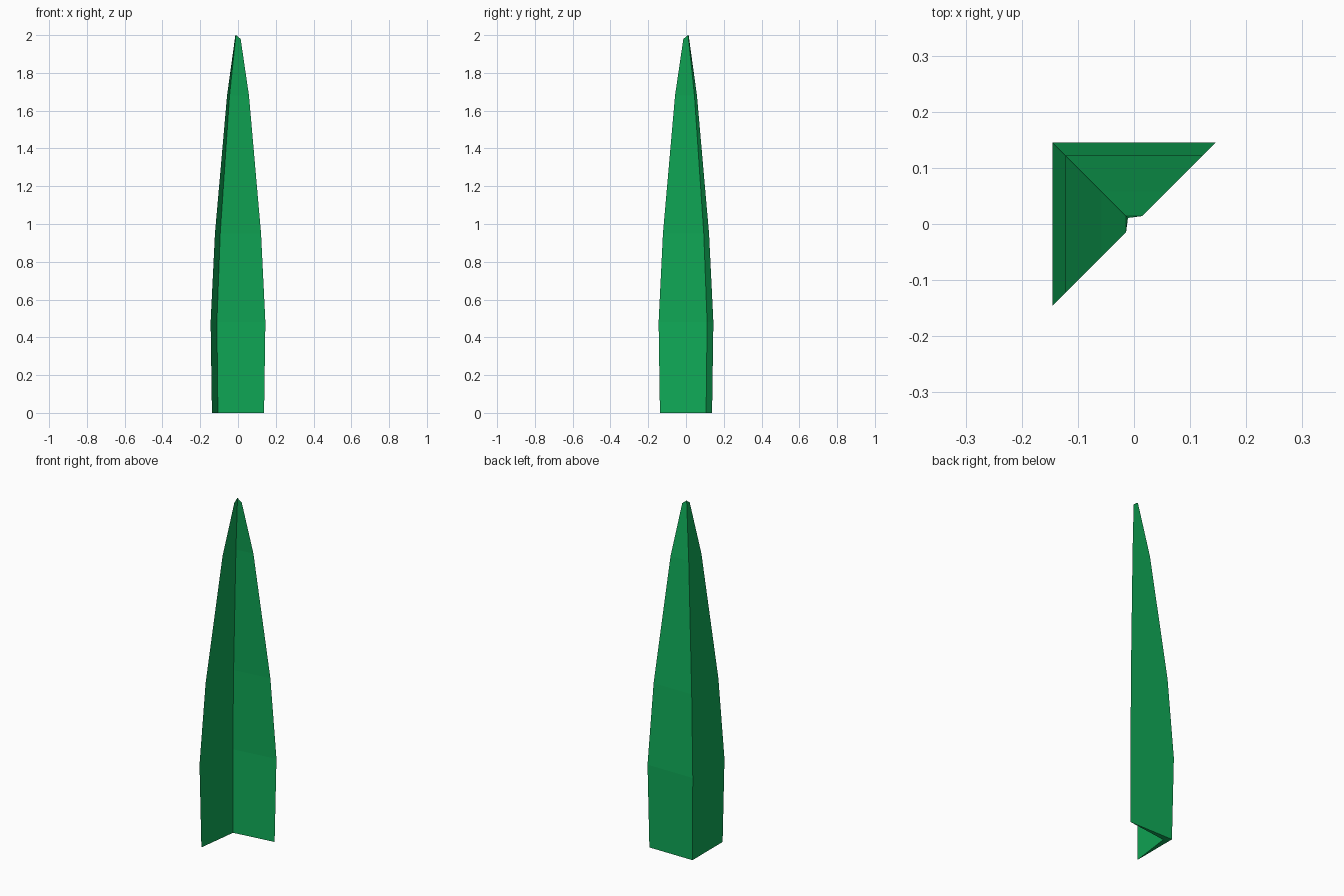
import bpy, bmesh

if "Cube" in bpy.data.objects:
    bpy.data.objects.remove(bpy.data.objects["Cube"])

# Profile up the blade: (height, half width, height of outer edges)
levels = [(0.0, 0.138, 0.0), (0.48, 0.145, 0.48), (0.95, 0.122, 0.95),
          (1.68, 0.058, 1.68), (2.0, 0.014, 1.98)]

bm = bmesh.new()
rings = []
for z, h, ze in levels:
    i = h * 0.77  # inner crease of the folded section
    rings.append([bm.verts.new(p) for p in
                  ((-h, -h, ze), (-i, i, z), (h, h, ze), (-h, h, z))])

# Walls of the folded leaf
for a, b in zip(rings, rings[1:]):
    for k in range(4):
        n = (k + 1) % 4
        bm.faces.new((a[k], a[n], b[n], b[k]))

# End caps, split along the fold
for r in (rings[0], rings[-1]):
    bm.faces.new((r[0], r[1], r[3]))
    bm.faces.new((r[1], r[2], r[3]))
bmesh.ops.recalc_face_normals(bm, faces=bm.faces)

mesh = bpy.data.meshes.new("leaf_blade")
bm.to_mesh(mesh)
bm.free()
leaf = bpy.data.objects.new("leaf_blade", mesh)
bpy.context.collection.objects.link(leaf)

# Green material
green = bpy.data.materials.new("leaf_green")
green.diffuse_color = (0.005, 0.40, 0.095, 1)
green.use_nodes = True
green.node_tree.nodes["Principled BSDF"].inputs["Base Color"].default_value = green.diffuse_color
mesh.materials.append(green)
